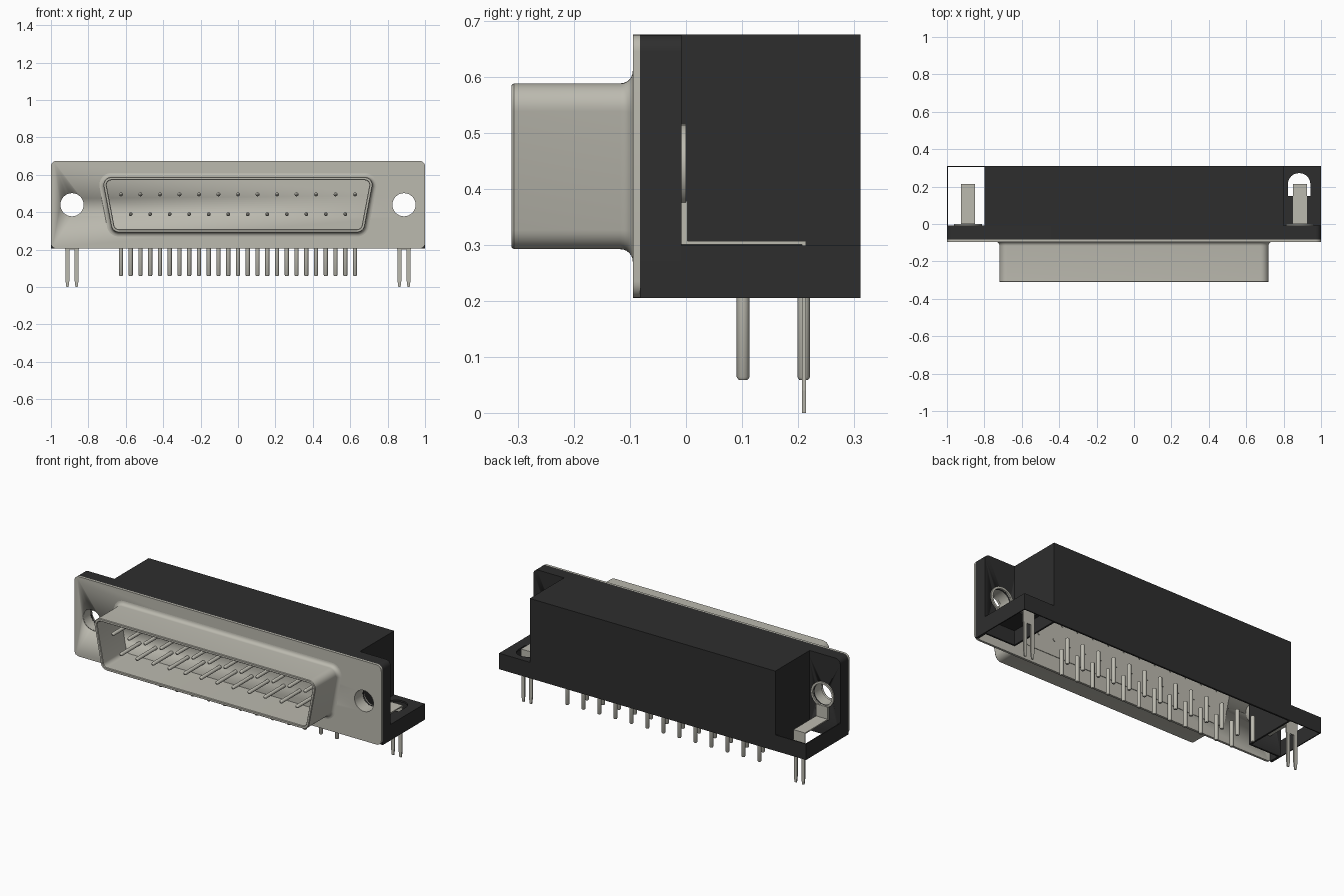
import bpy, bmesh, math
from mathutils import Vector

cube = bpy.data.objects.get("Cube")
if cube:
    bpy.data.objects.remove(cube, do_unlink=True)


def material(name, rgb):
    m = bpy.data.materials.new(name)
    m.use_nodes = True
    m.diffuse_color = (*rgb, 1)
    m.node_tree.nodes["Principled BSDF"].inputs["Base Color"].default_value = (*rgb, 1)
    return m


METAL = material("warm grey metal", (0.50, 0.49, 0.43))
BLACK = material("black plastic", (0.027, 0.027, 0.027))


def finish(name, bm, mat, smooth=True):
    bmesh.ops.recalc_face_normals(bm, faces=bm.faces)
    mesh = bpy.data.meshes.new(name)
    bm.to_mesh(mesh)
    bm.free()
    ob = bpy.data.objects.new(name, mesh)
    bpy.context.collection.objects.link(ob)
    mesh.materials.append(mat)
    bpy.ops.object.select_all(action='DESELECT')
    ob.select_set(True)
    bpy.context.view_layer.objects.active = ob
    if smooth:
        bpy.ops.object.shade_smooth_by_angle(angle=math.radians(35))
    return ob


def loft(bm, rings, caps=True):
    """Skin a series of equally long closed rings."""
    rows = [[bm.verts.new(p) for p in r] for r in rings]
    n = len(rows[0])
    for a, b in zip(rows, rows[1:]):
        for i in range(n):
            j = (i + 1) % n
            bm.faces.new((a[i], a[j], b[j], b[i]))
    if caps:
        bm.faces.new(rows[0])
        bm.faces.new(rows[-1])


def box(bm, x, y, z):
    ring = lambda h: [(x[0], y[0], h), (x[1], y[0], h), (x[1], y[1], h), (x[0], y[1], h)]
    loft(bm, [ring(z[0]), ring(z[1])])


def boxes(name, mat, *dims):
    bm = bmesh.new()
    for d in dims:
        box(bm, *d)
    return finish(name, bm, mat, False)


def rounded(corners, radii, seg=6):
    """Round the corners of a 2D outline."""
    out = []
    n = len(corners)
    for i, r in enumerate(radii):
        p = Vector(corners[i])
        u = (Vector(corners[i - 1]) - p).normalized()
        v = (Vector(corners[(i + 1) % n]) - p).normalized()
        if r == 0:
            out.append(p)
            continue
        half = u.angle(v) / 2
        c = p + (u + v).normalized() * r / math.sin(half)
        a = p + u * r / math.tan(half) - c
        b = p + v * r / math.tan(half) - c
        for k in range(seg + 1):
            t = k / seg
            ang = a.angle(b)
            out.append(c + (a * math.sin((1 - t) * ang) + b * math.sin(t * ang)) / math.sin(ang))
    return out


def prism(name, mat, outline, y0, y1):
    bm = bmesh.new()
    loft(bm, [[(p[0], y, p[1]) for p in outline] for y in (y0, y1)])
    return finish(name, bm, mat)


def circle(r, n=32, cx=0, cz=0):
    return [(cx + r * math.cos(2 * math.pi * i / n), cz + r * math.sin(2 * math.pi * i / n)) for i in range(n)]


def cut(ob, *cutters):
    for c in cutters:
        m = ob.modifiers.new("cut", 'BOOLEAN')
        m.operation, m.solver, m.object = 'DIFFERENCE', 'EXACT', c
        bpy.ops.object.select_all(action='DESELECT')
        bpy.context.view_layer.objects.active = ob
        ob.select_set(True)
        bpy.ops.object.modifier_apply(modifier=m.name)
        bpy.data.objects.remove(c, do_unlink=True)


Z0, Z1 = 0.205, 0.675
HX, HZ, HR = 0.8875, 0.44, 0.062      # mounting hole
SIDES = ((1, "left"), (-1, "right"))


def hole(s):
    return prism("hole_cutter", METAL, circle(HR, 32, s * HX, HZ), -0.2, 0.1)


def rect(w, z0, z1):
    return [(-w, z0), (w, z0), (w, z1), (-w, z1)]


# Metal flange with two mounting holes
flange = prism("metal_flange", METAL, rounded(rect(1, Z0, Z1), [0.03] * 4), -0.095, -0.082)
cut(flange, hole(1), hole(-1))


# D-shaped shell: flared root, outer wall, rim, inner wall
def d_outline(d):
    t, b = 0.728 + 1.2 * d, 0.672 + 0.83 * d
    return rounded([(-b, 0.292 - d), (b, 0.292 - d), (t, 0.588 + d), (-t, 0.588 + d)], [0.042 + d] * 4, 8)


path = [(0.022 * (1 - math.sin(a)), -0.095 - 0.022 * (1 - math.cos(a)))
        for a in [math.pi / 2 * k / 6 for k in range(7)]]
path += [(0, -0.307), (-0.003, -0.311), (-0.014, -0.311), (-0.017, -0.307), (-0.017, -0.094)]
bm = bmesh.new()
loft(bm, [[(p[0], y, p[1]) for p in d_outline(d)] for d, y in path], caps=False)
finish("d_shell", bm, METAL)
prism("insert_back", METAL, d_outline(0), -0.083, -0.079)

# Black backing plate behind the flange, hollow inside
plate = prism("backing_plate", BLACK, rounded(rect(1, Z0, Z1), [0, 0, 0.03, 0.03]), -0.082, -0.008)
cut(plate,
    boxes("cavity", BLACK, ((-0.985, 0.985), (-0.1, -0.018), (0.1, 0.66))),
    boxes("cavity", BLACK, ((-0.79, 0.79), (-0.1, 0.1), (0.1, 0.66))),
    hole(1), hole(-1))

# Black housing, open underneath
housing = boxes("housing", BLACK, ((-0.8, 0.8), (-0.008, 0.311), (Z0, Z1)))
cut(housing, boxes("cavity", BLACK, ((-0.79, 0.79), (-0.1, 0.301), (0.1, 0.66))))

# Side feet: walls on both sides, a slotted deck on the left one only
for s, side in SIDES:
    boxes(side + "_foot_walls", BLACK,
          (sorted((s * 0.994, s * 1.0)), (-0.01, 0.311), (Z0, 0.299)),
          (sorted((s * 0.79, s * 1.0)), (0.305, 0.311), (Z0, 0.299)))
deck = boxes("left_foot_deck", BLACK, ((0.79, 1.0), (-0.01, 0.311), (0.289, 0.299)))
bm = bmesh.new()
slot = rounded([(0.823, 0.15), (0.943, 0.15), (0.943, 0.272), (0.823, 0.272)], [0, 0, 0.058, 0.058])
loft(bm, [[(p[0], p[1], z) for p in slot] for z in (0.2, 0.4)])
cut(deck, finish("slot_cutter", bm, BLACK))

# Board-lock brackets with threaded ring, strap and forked legs
for s, side in SIDES:
    x = s * HX
    bm = bmesh.new()
    tube = [(0.0625, -0.09), (0.075, -0.02), (0.075, 0.0), (0.0625, 0.0), (0.0625, -0.09)]
    loft(bm, [[(p[0], y, p[1]) for p in circle(r, 32, x, HZ)] for r, y in tube], caps=False)
    finish(side + "_hole_insert", bm, METAL)
    bm = bmesh.new()
    w = 0.0375
    box(bm, (x - w, x + w), (-0.008, 0.003), (0.30, 0.378))
    box(bm, (x - w, x + w), (-0.004, 0.214), (0.300, 0.307))
    box(bm, (x - w, x + w), (0.207, 0.214), (0.2, 0.303))
    for lx in (x - 0.0245, x + 0.0245):
        loft(bm, [[(lx - h, 0.207, z), (lx + h, 0.207, z), (lx + h, 0.214, z), (lx - h, 0.214, z)]
                  for h, z in ((0.011, 0.2), (0.011, 0.04), (0.006, 0.0))])
    finish(side + "_board_lock", bm, METAL, False)

# Contact pins: 13 above and 12 below, each row with its solder tails
contacts, tails = bmesh.new(), bmesh.new()
for count, z, y in ((13, 0.495, 0.21), (12, 0.39, 0.102)):
    for i in range(count):
        x = (i - (count - 1) / 2) * 0.1043
        loft(contacts, [[(x + a, py, z + b) for a, b in circle(r, 12)]
                        for r, py in ((0.004, -0.278), (0.0085, -0.273), (0.0105, -0.265), (0.0105, -0.076))])
        loft(tails, [[(x + a, y + b, pz) for a, b in circle(r, 12)]
                     for r, pz in ((0.008, 0.059), (0.0115, 0.064), (0.0115, 0.21))])
finish("contact_pins", contacts, METAL)
finish("solder_tails", tails, METAL)
